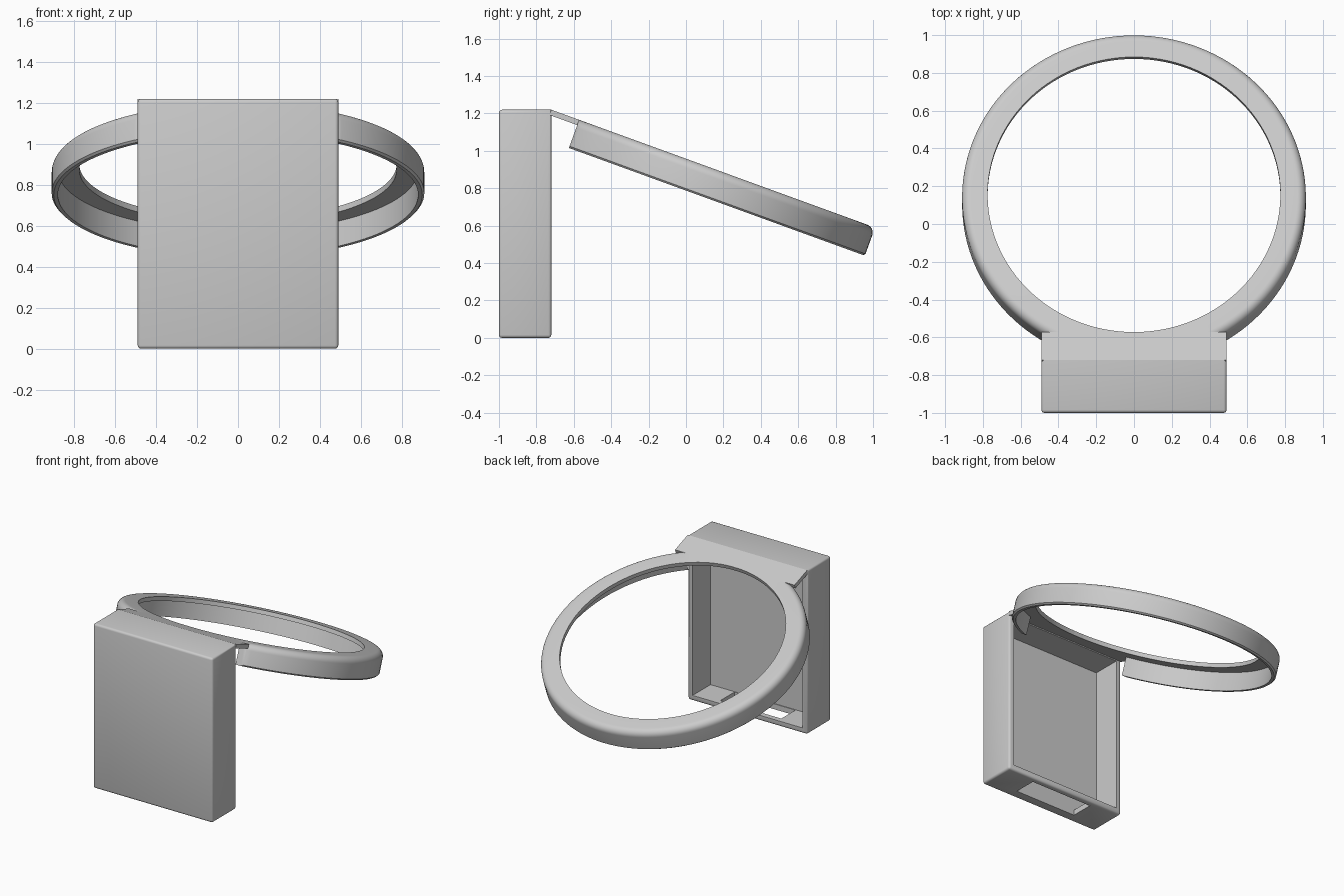
import bpy, bmesh, math
from mathutils import Matrix, Vector

if "Cube" in bpy.data.objects:
    bpy.data.objects.remove(bpy.data.objects["Cube"], do_unlink=True)

grey = bpy.data.materials.new("matte grey")
grey.use_nodes = True
grey.diffuse_color = (0.6, 0.6, 0.6, 1)
grey.node_tree.nodes["Principled BSDF"].inputs["Base Color"].default_value = grey.diffuse_color


def make(name, bm, matrix=None):
    bmesh.ops.recalc_face_normals(bm, faces=bm.faces)
    mesh = bpy.data.meshes.new(name)
    bm.to_mesh(mesh)
    bm.free()
    if matrix:
        mesh.transform(matrix)
    mesh.materials.append(grey)
    obj = bpy.data.objects.new(name, mesh)
    bpy.context.collection.objects.link(obj)
    return obj


def box(low, high):
    low, high = Vector(low), Vector(high)
    bm = bmesh.new()
    bmesh.ops.create_cube(bm, size=1)
    for v in bm.verts:
        v.co = [(a + b) / 2 + c * (b - a) for a, b, c in zip(low, high, v.co)]
    return bm


def activate(obj):
    bpy.ops.object.select_all(action='DESELECT')
    obj.select_set(True)
    bpy.context.view_layer.objects.active = obj


def smooth(obj):
    activate(obj)
    bpy.ops.object.shade_smooth_by_angle(angle=math.radians(35))


def cut(obj, cutter):
    cutter.hide_render = True
    mod = obj.modifiers.new("cut", 'BOOLEAN')
    mod.operation, mod.solver, mod.object = 'DIFFERENCE', 'EXACT', cutter
    activate(obj)
    bpy.ops.object.modifier_apply(modifier=mod.name)
    bpy.data.objects.remove(cutter, do_unlink=True)


WIDE, BACK, TOP = 0.49, -0.72, 1.22

# Open-backed case, rounded everywhere except where the bracket plate joins
bm = box((-WIDE, -1, 0), (WIDE, BACK, TOP))
rounded = [e for e in bm.edges
           if not all(v.co.y > -0.8 and v.co.z > 1 for v in e.verts)]
bmesh.ops.bevel(bm, geom=rounded, offset=0.016, segments=3, profile=0.5, affect='EDGES')
case = make("case", bm)
cut(case, make("cavity_cutter", box((-0.45, -0.93, 0.04), (0.45, -0.5, 1.18))))
cut(case, make("slot_cutter", box((-0.25, -0.925, -0.1), (0.25, -0.76, 0.1))))
smooth(case)

# Tilted frame shared by the ring and its plate
tilt = math.radians(20)
centre_y = 0.156
centre_z = TOP - (centre_y - BACK) * math.tan(tilt)
frame = Matrix.Translation((0, centre_y, centre_z)) @ Matrix.Rotation(-tilt, 4, 'X')

INNER, OUTER, SKIN, DEPTH, FILLET = 0.775, 0.91, 0.03, 0.16, 0.045
trim = -INNER + 0.001

# Ring: a thin flange with a rounded shoulder and a hanging rim
profile = [(INNER, -SKIN), (INNER, 0)]
for i in range(9):
    a = math.pi / 2 * (1 - i / 8)
    profile.append((OUTER - FILLET + FILLET * math.cos(a), FILLET * (math.sin(a) - 1)))
profile += [(OUTER, 0.01 - DEPTH), (OUTER - 0.01, -DEPTH),
            (OUTER - SKIN, -DEPTH), (OUTER - SKIN, -SKIN)]
bm = bmesh.new()
pts = [bm.verts.new((r, 0, z)) for r, z in profile]
edges = [bm.edges.new((p, pts[i - 1])) for i, p in enumerate(pts)]
bmesh.ops.spin(bm, geom=pts + edges, cent=(0, 0, 0), axis=(0, 0, 1),
               angle=math.tau, steps=128, use_merge=True)
bmesh.ops.remove_doubles(bm, verts=bm.verts, dist=0.0001)
# Trim the ring flat where the plate takes over
res = bmesh.ops.bisect_plane(bm, geom=bm.verts[:] + bm.edges[:] + bm.faces[:],
                             plane_co=(0, trim, 0), plane_no=(0, -1, 0), clear_outer=True)
bmesh.ops.holes_fill(bm, edges=[e for e in bm.edges if e.is_boundary], sides=0)
smooth(make("ring", bm, frame))

# Plate joining the ring to the top of the case
start = (BACK - centre_y) / math.cos(tilt)
make("bracket_plate", box((-WIDE, start, -SKIN), (WIDE, trim, 0)), frame)
